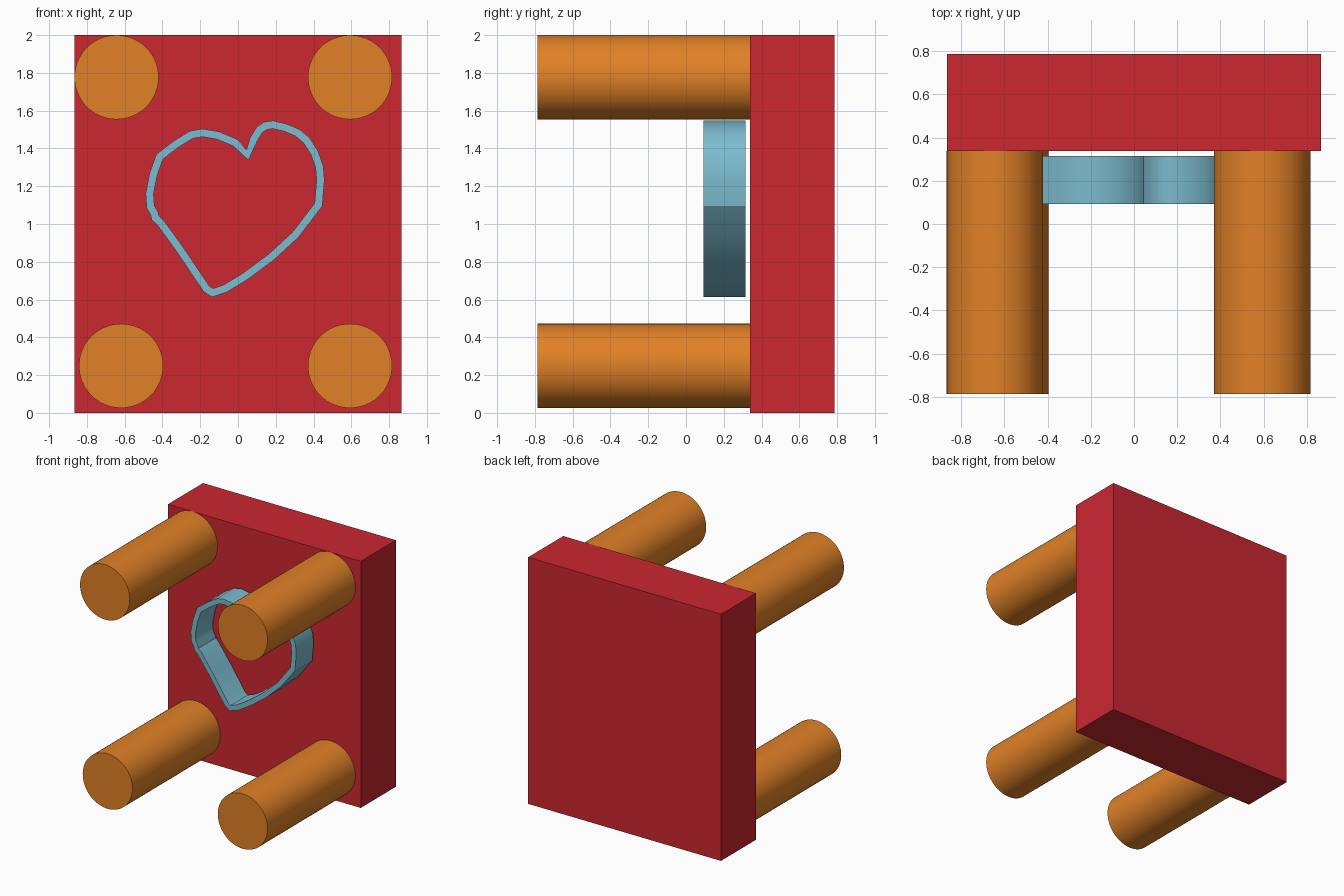
import bpy, bmesh, math
from mathutils import Vector

if "Cube" in bpy.data.objects:
    bpy.data.objects.remove(bpy.data.objects["Cube"])


def paint(obj, name, rgb):
    mat = bpy.data.materials.get(name) or bpy.data.materials.new(name)
    mat.diffuse_color = (*rgb, 1)
    mat.use_nodes = True
    mat.node_tree.nodes["Principled BSDF"].inputs["Base Color"].default_value = mat.diffuse_color
    obj.data.materials.append(mat)


def smooth(obj):
    bpy.ops.object.select_all(action='DESELECT')
    obj.select_set(True)
    bpy.context.view_layer.objects.active = obj
    bpy.ops.object.shade_smooth_by_angle(angle=math.radians(30))


FRONT, SEAM, BACK = -0.787, 0.338, 0.787

# Upright slab
bpy.ops.mesh.primitive_cube_add(size=1, location=(0, (SEAM + BACK) / 2, 1))
slab = bpy.context.object
slab.name = "slab"
slab.scale = (1.73, BACK - SEAM, 2)
bpy.ops.object.transform_apply(location=False, rotation=False, scale=True)
paint(slab, "red", (0.6, 0.02, 0.03))

# Four round legs pointing forward
legs = {"upper_left_leg": (-0.643, 1.777), "upper_right_leg": (0.593, 1.777),
        "lower_left_leg": (-0.619, 0.249), "lower_right_leg": (0.593, 0.249)}
for name, (x, z) in legs.items():
    bpy.ops.mesh.primitive_cylinder_add(
        vertices=64, radius=0.223, depth=SEAM - FRONT,
        location=(x, (FRONT + SEAM) / 2, z), rotation=(math.pi / 2, 0, 0))
    leg = bpy.context.object
    leg.name = name
    paint(leg, "orange", (0.75, 0.22, 0.02))
    smooth(leg)

# Hand-drawn heart ring: centre line in x, z (clockwise from the notch)
path = [Vector(p) for p in [
    (.05, 1.365), (.082, 1.446), (.114, 1.499), (.146, 1.52), (.183, 1.526),
    (.251, 1.51), (.315, 1.483), (.362, 1.444), (.405, 1.377), (.431, 1.303),
    (.437, 1.234), (.426, 1.102), (.304, .943), (.177, .826), (.034, .72),
    (-.071, .657), (-.135, .636), (-.167, .657), (-.31, .869), (-.41, 1.007),
    (-.438, 1.033), (-.442, 1.054), (-.463, 1.091), (-.468, 1.16),
    (-.447, 1.266), (-.415, 1.356), (-.325, 1.425), (-.246, 1.473),
    (-.188, 1.483), (-.103, 1.468), (-.013, 1.43)]]
HALF, Y0, Y1 = 0.021, 0.092, 0.315

bm = bmesh.new()
rings = []
for i, p in enumerate(path):
    a = (p - path[i - 1]).normalized()
    b = (path[(i + 1) % len(path)] - p).normalized()
    n = Vector((-a.y - b.y, a.x + b.x)).normalized()
    n *= HALF / max(n.dot(Vector((-a.y, a.x))), 0.75)
    o, q = p + n, p - n
    rings.append([bm.verts.new(c) for c in (
        (o.x, Y0, o.y), (o.x, Y1, o.y), (q.x, Y1, q.y), (q.x, Y0, q.y))])
for i, r in enumerate(rings):
    s = rings[(i + 1) % len(rings)]
    for k in range(4):
        m = (k + 1) % 4
        bm.faces.new((r[k], r[m], s[m], s[k]))
bmesh.ops.recalc_face_normals(bm, faces=bm.faces)
mesh = bpy.data.meshes.new("heart_ring")
bm.to_mesh(mesh)
bm.free()
heart = bpy.data.objects.new("heart_ring", mesh)
bpy.context.collection.objects.link(heart)
paint(heart, "light_blue", (0.2, 0.5, 0.62))
smooth(heart)
